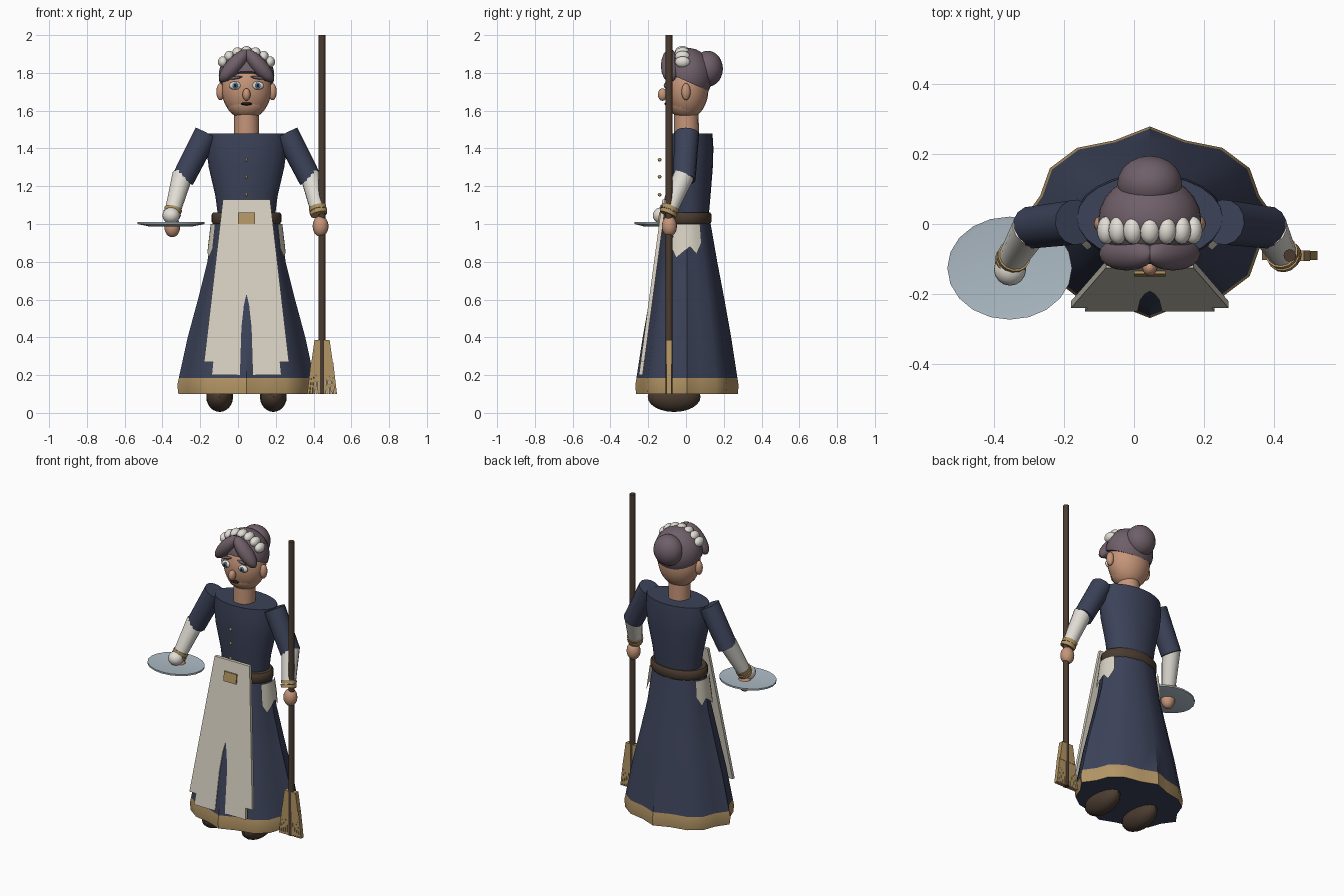
import bpy, bmesh
from math import sin, cos, pi, radians
from mathutils import Vector, Matrix

cube = bpy.data.objects.get("Cube")
if cube:
    bpy.data.objects.remove(cube)

CX = 0.045  # body axis
made = []


def colour(name, r, g, b):
    m = bpy.data.materials.new(name)
    m.use_nodes = True
    m.diffuse_color = (r, g, b, 1)
    bsdf = m.node_tree.nodes["Principled BSDF"]
    bsdf.inputs["Base Color"].default_value = (r, g, b, 1)
    bsdf.inputs["Roughness"].default_value = 0.7
    return m


NAVY = colour("navy cloth", .045, .055, .1)
GOLD = colour("straw gold", .45, .3, .13)
SKIN = colour("skin", .56, .3, .19)
CREAM = colour("cream linen", .68, .64, .54)
WHITE = colour("white linen", .76, .73, .67)
HAIR = colour("mauve hair", .16, .115, .14)
BROWN = colour("dark brown", .07, .045, .03)
STEEL = colour("pale steel", .42, .5, .56)
IRIS = colour("blue iris", .08, .18, .3)
DARK = colour("dark", .015, .01, .01)


def finish(name, bm, *mats):
    bmesh.ops.recalc_face_normals(bm, faces=bm.faces[:])
    me = bpy.data.meshes.new(name)
    bm.to_mesh(me)
    bm.free()
    for m in mats:
        me.materials.append(m)
    ob = bpy.data.objects.new(name, me)
    bpy.context.collection.objects.link(ob)
    made.append(ob)
    return ob


def ball(name, mat, pos, size, tilt=0, seg=16):
    bm = bmesh.new()
    bmesh.ops.create_uvsphere(bm, u_segments=seg, v_segments=seg * 3 // 4, radius=1)
    bm.transform(Matrix.Translation(pos) @ Matrix.Rotation(tilt, 4, 'Y')
                 @ Matrix.Diagonal((*size, 1)))
    return finish(name, bm, mat)


def tube(name, mat, a, b, r1, r2, seg=14):
    a, b = Vector(a), Vector(b)
    bm = bmesh.new()
    bmesh.ops.create_cone(bm, cap_ends=True, segments=seg, radius1=r1, radius2=r2,
                          depth=(b - a).length)
    turn = (b - a).to_track_quat('Z', 'Y').to_matrix().to_4x4()
    bm.transform(Matrix.Translation((a + b) / 2) @ turn)
    return finish(name, bm, mat)


def loft(rings, n, x, y):
    """Stack of elliptical rings (z, half width, half depth, fold amount)."""
    bm = bmesh.new()
    loops = []
    for z, a, b, fold in rings:
        loop = []
        for i in range(n):
            t = pi / 2 + 2 * pi * i / n
            k = 1 + fold * cos(8 * t)
            loop.append(bm.verts.new((x + a * k * cos(t), y + b * k * sin(t), z)))
        loops.append(loop)
    for lo, hi in zip(loops, loops[1:]):
        for i in range(n):
            j = (i + 1) % n
            bm.faces.new((lo[i], lo[j], hi[j], hi[i]))
    bm.faces.new(loops[0][::-1])
    bm.faces.new(loops[-1])
    return bm


def slab(name, mat, outline, front_y, thick):
    """Outline in x and z, leaning along front_y(z), given a thickness."""
    bm = bmesh.new()
    face = bm.faces.new([bm.verts.new((x, front_y(z), z)) for x, z in outline])
    ext = bmesh.ops.extrude_face_region(bm, geom=[face])
    verts = [v for v in ext["geom"] if isinstance(v, bmesh.types.BMVert)]
    bmesh.ops.translate(bm, verts=verts, vec=(0, thick, 0))
    return finish(name, bm, mat)


# Pleated skirt with a gold hem
SKIRT = [(.10, .340, .254, .06), (.145, .346, .258, .06), (.185, .338, .252, .06),
         (.4, .295, .222, .055), (.6, .246, .19, .045), (.8, .2, .155, .035),
         (1.03, .172, .118, .02)]
bm = loft(SKIRT, 20, CX, .005)
bm.normal_update()
for f in bm.faces:
    f.material_index = int(f.calc_center_median().z < .184 and abs(f.normal.z) < .8)
finish("skirt", bm, NAVY, GOLD)

# Cream side pockets that follow the skirt
for side, label in ((1, "left"), (-1, "right")):
    bm = bmesh.new()
    columns = []
    for deg, low in ((-30, .87), (-20, .82), (-8, .85), (6, .88), (18, .84), (30, .9)):
        t = radians(deg)
        col = []
        for z in (low, (low + 1) / 2, 1.0):
            w = (z - .8) / .23
            a, b = .215 - .028 * w, .17 - .035 * w
            col.append(bm.verts.new((CX + side * a * cos(t), .005 + b * sin(t), z)))
        columns.append(col)
    for p, q in zip(columns, columns[1:]):
        for k in range(2):
            bm.faces.new((p[k], q[k], q[k + 1], p[k + 1]))
    finish(label + "_pocket", bm, CREAM)

# Bodice, buttons and belt
finish("bodice", loft([(1.02, .148, .1, 0), (1.15, .165, .112, 0), (1.3, .2, .124, 0),
                       (1.4, .213, .127, 0), (1.48, .208, .122, 0)], 24, CX, .018), NAVY)
finish("belt", loft([(1.0, .175, .122, 0), (1.012, .185, .13, 0), (1.05, .185, .13, 0),
                     (1.062, .175, .122, 0)], 24, CX, .005), BROWN)
for z in (1.155, 1.25, 1.34):
    ball("button", GOLD, (CX, -.14, z), (.009, .01, .009), seg=8)


# Apron, split at the lower middle, and its buckle
def apron_y(z):
    return -.125 - (1.13 - z) * .134


half = [(.125, 1.13), (.225, .27), (.178, .27), (.185, .2), (.035, .2), (.027, .45), (.014, .57)]
outline = [(CX + x, z) for x, z in half] + [(CX, .63)] + [(CX - x, z) for x, z in half[::-1]]
slab("apron", CREAM, outline, apron_y, .02)
slab("buckle", GOLD, [(CX - .045, 1.0), (CX + .045, 1.0), (CX + .045, 1.06), (CX - .045, 1.06)],
     lambda z: apron_y(z) - .008, .009)

# Shoes
for s, label in ((1, "left"), (-1, "right")):
    ball(label + "_shoe", BROWN, (CX + s * .142, -.063, .085), (.071, .14, .08))

# Arms
for s, label, wrist, hand in ((1, "left", (.425, -.088, 1.07), (.437, -.088, .988)),
                              (-1, "right", (-.348, -.1, 1.06), (-.348, -.105, .985))):
    shoulder = (CX + s * .212, .005, 1.48)
    elbow = (CX + s * .338, -.01, 1.235)
    tube(label + "_upper_sleeve", NAVY, shoulder, elbow, .065, .061)
    fore = Vector((elbow[0], elbow[1], 1.26))
    tube(label + "_forearm", WHITE, fore, wrist, .055, .041)
    down = (Vector(wrist) - fore).normalized()
    for k in (-.012, .012):
        c = Vector(wrist) + down * k
        tube(label + "_cuff", GOLD, c - down * .01, c + down * .01, .048, .045)
    ball(label + "_hand", SKIN, hand, (.042, .04, .055))

# Tray with a small white cup
finish("tray", loft([(.988, .12, .1, 0), (1.0, .178, .147, 0), (1.01, .178, .147, 0),
                     (1.008, .165, .135, 0)], 20, -.355, -.126), STEEL)
ball("cup", WHITE, (-.354, -.13, 1.045), (.046, .046, .043))

# Broom
PX, PY = .445, -.09
tube("broom_pole", BROWN, (PX, PY, .1), (PX, PY, 2.0), .018, .018, 12)
slab("broom_head", GOLD, [(PX - .058, .26), (PX + .058, .26), (PX + .04, .385), (PX - .04, .385)],
     lambda z: PY - .015, .03)
for i in range(11):
    u = (i - 5) / 5
    top, low = PX + u * .053, PX + u * .073
    slab("bristle", GOLD, [(low - .006, .1), (low + .006, .1), (top + .006, .27), (top - .006, .27)],
         lambda z: PY - .013, .026)

# Neck, head and ears
tube("neck", SKIN, (CX, .002, 1.44), (CX, .002, 1.63), .067, .064, 16)
ball("head", SKIN, (CX, .005, 1.715), (.132, .114, .16), seg=24)
ball("jaw", SKIN, (CX, .0, 1.645), (.108, .095, .088), seg=20)
ball("nose", SKIN, (CX, -.124, 1.685), (.021, .025, .033))
ball("mouth", DARK, (CX, -.1, 1.636), (.03, .015, .008))
for s, label in ((1, "left"), (-1, "right")):
    ball(label + "_ear", SKIN, (CX + s * .138, 0, 1.7), (.022, .024, .045))
    ball(label + "_eye", WHITE, (CX + s * .06, -.097, 1.733), (.032, .016, .022))
    ball(label + "_iris", IRIS, (CX + s * .06, -.109, 1.733), (.016, .007, .016))
    ball(label + "_pupil", DARK, (CX + s * .06, -.114, 1.733), (.008, .004, .008), seg=8)
    ball(label + "_brow", HAIR, (CX + s * .06, -.1, 1.774), (.038, .013, .008), s * .15)
    ball(label + "_forelock", HAIR, (CX + s * .066, -.085, 1.838), (.11, .048, .042), s * .85)

# Hair cap, trimmed along a line that rises to the forehead
bm = bmesh.new()
bmesh.ops.create_uvsphere(bm, u_segments=24, v_segments=18, radius=1)
bm.transform(Matrix.Translation((CX, .012, 1.785)) @ Matrix.Diagonal((.147, .128, .147, 1)))
cut = bmesh.ops.bisect_plane(bm, geom=bm.verts[:] + bm.edges[:] + bm.faces[:],
                             plane_co=(0, 0, 1.757), plane_no=(0, .4, .9), clear_inner=True)
bmesh.ops.holes_fill(bm, edges=[e for e in cut["geom_cut"] if isinstance(e, bmesh.types.BMEdge)])
finish("hair_cap", bm, HAIR)
ball("hair_bun", HAIR, (CX, .115, 1.822), (.093, .08, .095), seg=20)

# Row of white puffs over the head
for i in range(-3, 4):
    t = i * .32
    ball("headband_puff", WHITE, (CX + .152 * sin(t), -.018, 1.785 + .127 * cos(t)),
         (.029 - abs(i) * .001, .04, .03))

# Smooth shading with sharp creases kept
bpy.ops.object.select_all(action='DESELECT')
for ob in made:
    ob.select_set(True)
bpy.context.view_layer.objects.active = made[0]
bpy.ops.object.shade_smooth_by_angle(angle=radians(40))
